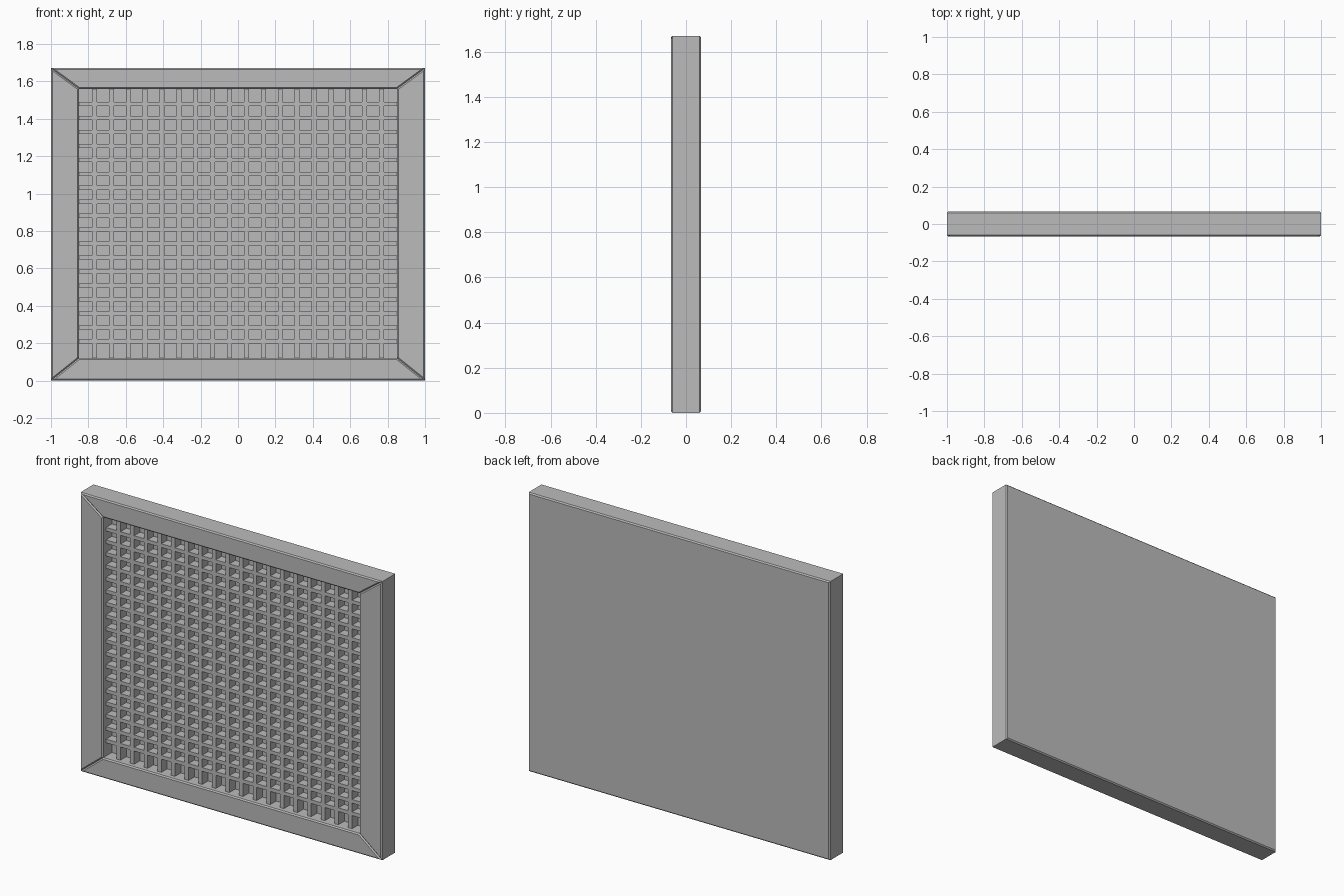
import bpy
import bmesh

if "Cube" in bpy.data.objects:
    bpy.data.objects.remove(bpy.data.objects["Cube"])

# Main sizes
W, H, D = 1.0, 1.67, 0.067          # half width, height, half depth
IN_X, IN_LOW, IN_TOP = 0.85, 0.12, 1.56
GRID_FRONT, PANEL_FRONT = -0.035, 0.02
BEVEL = 0.007

grey = bpy.data.materials.new("plain grey")
grey.use_nodes = True
colour = (0.5, 0.5, 0.5, 1)
grey.diffuse_color = colour
grey.node_tree.nodes["Principled BSDF"].inputs["Base Color"].default_value = colour


def finish(name, bm):
    bmesh.ops.recalc_face_normals(bm, faces=bm.faces)
    mesh = bpy.data.meshes.new(name)
    bm.to_mesh(mesh)
    bm.free()
    mesh.materials.append(grey)
    obj = bpy.data.objects.new(name, mesh)
    bpy.context.collection.objects.link(obj)
    return obj


def prism(name, outline, y0, y1, bevel_y):
    """Extrude an x-z outline along y and chamfer the rim at bevel_y."""
    bm = bmesh.new()
    face = bm.faces.new([bm.verts.new((x, y0, z)) for x, z in outline])
    out = bmesh.ops.extrude_face_region(bm, geom=[face])["geom"]
    for v in out:
        if isinstance(v, bmesh.types.BMVert):
            v.co.y = y1
    rim = [e for e in bm.edges if all(abs(v.co.y - bevel_y) < 1e-5 for v in e.verts)]
    bmesh.ops.recalc_face_normals(bm, faces=bm.faces)
    bmesh.ops.bevel(bm, geom=rim, offset=BEVEL, segments=1, affect='EDGES')
    return finish(name, bm)


# Back panel
outer = [(-W, 0), (W, 0), (W, H), (-W, H)]
inner = [(-IN_X, IN_LOW), (IN_X, IN_LOW), (IN_X, IN_TOP), (-IN_X, IN_TOP)]
prism("back_panel", outer, PANEL_FRONT, D, D)

# Four mitred frame rails
for i, name in enumerate(["bottom_rail", "left_rail", "top_rail", "right_rail"]):
    j = (i + 1) % 4
    prism(name, [outer[i], outer[j], inner[j], inner[i]], -D, PANEL_FRONT, -D)

# Square lattice: a front sheet of strips between cell edges, with cell walls behind
BARS, PITCH_X, PITCH_Z = 18, 0.0903, 0.0746
BAR_X, BAR_Z, LOW_BAR = 0.026, 0.022, 0.21


def cuts(low, high, first, pitch, thick):
    edges = [low]
    for k in range(BARS):
        mid = first + k * pitch
        edges += [mid - thick / 2, mid + thick / 2]
    return edges + [high]


xs = cuts(-IN_X, IN_X, -PITCH_X * (BARS - 1) / 2, PITCH_X, BAR_X)
zs = cuts(IN_LOW, IN_TOP, LOW_BAR, PITCH_Z, BAR_Z)
bm = bmesh.new()
grid = [[bm.verts.new((x, GRID_FRONT, z)) for z in zs] for x in xs]
for i in range(len(xs) - 1):
    for j in range(len(zs) - 1):
        if i % 2 or j % 2:
            bm.faces.new((grid[i][j], grid[i + 1][j], grid[i + 1][j + 1], grid[i][j + 1]))
walls = bmesh.ops.extrude_face_region(bm, geom=bm.faces[:])["geom"]
for v in walls:
    if isinstance(v, bmesh.types.BMVert):
        v.co.y = PANEL_FRONT
finish("lattice", bm)
